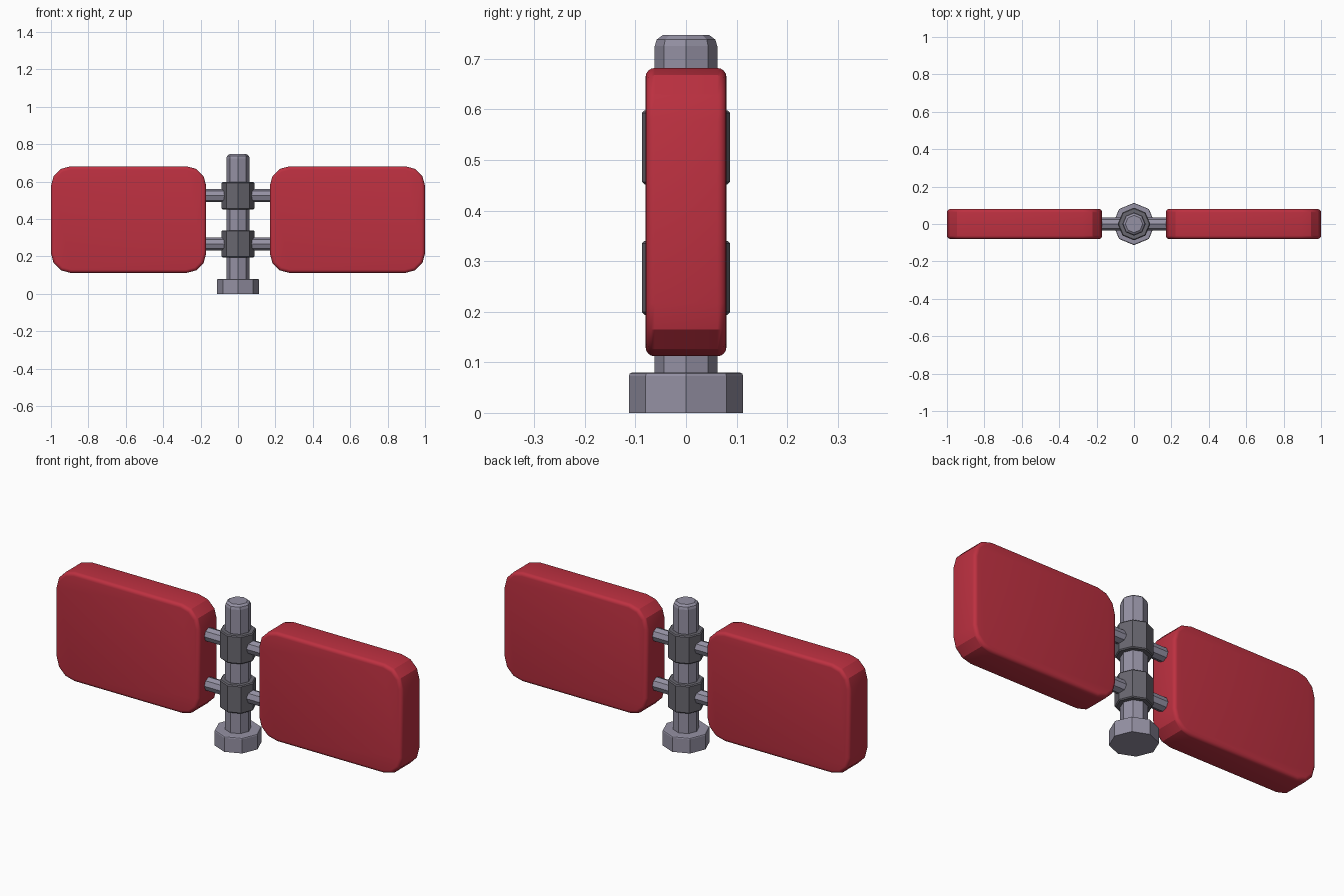
import bpy, bmesh
from math import cos, sin, pi, radians

cube = bpy.data.objects.get("Cube")
if cube:
    bpy.data.objects.remove(cube, do_unlink=True)


def make_material(name, colour):
    mat = bpy.data.materials.new(name)
    mat.use_nodes = True
    mat.diffuse_color = (*colour, 1)
    mat.node_tree.nodes["Principled BSDF"].inputs["Base Color"].default_value = (*colour, 1)
    return mat


red = make_material("red_panel", (0.51, 0.03, 0.052))
steel = make_material("light_steel", (0.30, 0.285, 0.37))
iron = make_material("dark_iron", (0.14, 0.135, 0.16))


def add_object(name, bm, mat):
    bmesh.ops.recalc_face_normals(bm, faces=bm.faces)
    mesh = bpy.data.meshes.new(name)
    bm.to_mesh(mesh)
    bm.free()
    mesh.materials.append(mat)
    obj = bpy.data.objects.new(name, mesh)
    bpy.context.collection.objects.link(obj)
    return obj


def octagon_solid(name, profile, mat, along_x=False):
    """Stack eight-sided rings of (radius, position) along z or x."""
    bm = bmesh.new()
    rings = []
    for r, t in profile:
        ring = []
        for i in range(8):
            a, b = r * cos(i * pi / 4), r * sin(i * pi / 4)
            ring.append(bm.verts.new((t, a, b) if along_x else (a, b, t)))
        rings.append(ring)
    for low, high in zip(rings, rings[1:]):
        for i in range(8):
            j = (i + 1) % 8
            bm.faces.new((low[i], low[j], high[j], high[i]))
    bm.faces.new(rings[0])
    bm.faces.new(rings[-1])
    return add_object(name, bm, mat)


def rounded_panel(name, x0, x1, z0, z1, depth, radius):
    """Slab with three-facet corners and softly rounded rims."""
    bm = bmesh.new()
    corners = ((x1 - radius, z1 - radius), (x0 + radius, z1 - radius),
               (x0 + radius, z0 + radius), (x1 - radius, z0 + radius))
    verts = []
    for k, (cx, cz) in enumerate(corners):
        for s in range(4):
            a = k * pi / 2 + s * pi / 6
            verts.append(bm.verts.new((cx + radius * cos(a), -depth, cz + radius * sin(a))))
    face = bm.faces.new(verts)
    out = bmesh.ops.extrude_face_region(bm, geom=[face])
    moved = [v for v in out["geom"] if isinstance(v, bmesh.types.BMVert)]
    bmesh.ops.translate(bm, verts=moved, vec=(0, 2 * depth, 0))
    rims = [e for e in bm.edges if abs(e.verts[0].co.y - e.verts[1].co.y) < depth]
    bmesh.ops.bevel(bm, geom=rims, offset=0.018, segments=4, profile=0.5, affect='EDGES')
    obj = add_object(name, bm, red)
    bpy.ops.object.select_all(action='DESELECT')
    obj.select_set(True)
    bpy.context.view_layer.objects.active = obj
    bpy.ops.object.shade_smooth_by_angle(angle=radians(26))


# Central post and its foot
octagon_solid("post", [(0.062, 0.04), (0.062, 0.725), (0.058, 0.738), (0.046, 0.747)], steel)
octagon_solid("foot", [(0.113, 0), (0.113, 0.073), (0.111, 0.078), (0.106, 0.08)], steel)

# Two collars, each with a rod to either side
for label, z in (("lower", 0.267), ("upper", 0.525)):
    octagon_solid(label + "_collar", [(0.082, z - 0.073), (0.087, z - 0.068),
                                      (0.087, z + 0.068), (0.082, z + 0.073)], iron)
    rod = octagon_solid(label + "_rods", [(0.035, -0.2), (0.035, 0.2)], steel, along_x=True)
    rod.location.z = z

# Matching panels on both sides
rounded_panel("left_panel", 0.17, 1.0, 0.112, 0.682, 0.08, 0.105)
rounded_panel("right_panel", -1.0, -0.17, 0.112, 0.682, 0.08, 0.105)
